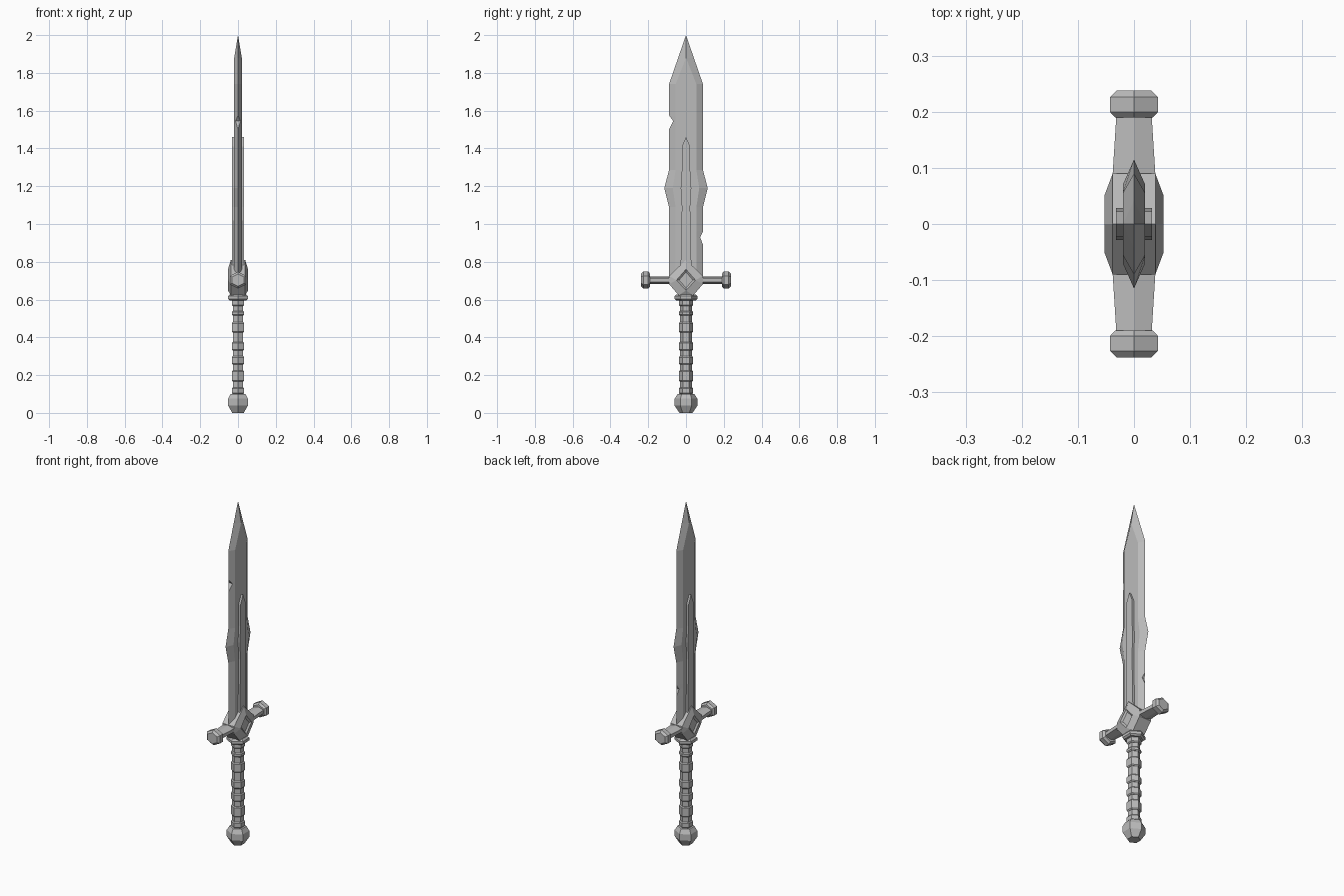
import bpy, bmesh, math
from mathutils import Vector

cube = bpy.data.objects.get("Cube")
if cube:
    bpy.data.objects.remove(cube)

steel = bpy.data.materials.new("grey_steel")
steel.use_nodes = True
COLOUR = (0.5, 0.5, 0.5, 1)
steel.diffuse_color = COLOUR
steel.node_tree.nodes["Principled BSDF"].inputs["Base Color"].default_value = COLOUR


def loft(name, rings):
    """Skin a closed solid through rings of equal point count."""
    bm = bmesh.new()
    loops = [[bm.verts.new(p) for p in ring] for ring in rings]
    n = len(loops[0])
    for a, b in zip(loops, loops[1:]):
        for i in range(n):
            j = (i + 1) % n
            bm.faces.new((a[i], a[j], b[j], b[i]))
    bm.faces.new(loops[0][::-1])
    bm.faces.new(loops[-1])
    bmesh.ops.remove_doubles(bm, verts=bm.verts, dist=0.0002)
    bmesh.ops.recalc_face_normals(bm, faces=bm.faces)
    mesh = bpy.data.meshes.new(name)
    bm.to_mesh(mesh)
    bm.free()
    mesh.materials.append(steel)
    obj = bpy.data.objects.new(name, mesh)
    bpy.context.collection.objects.link(obj)
    return obj


def hex_column(name, profile):
    """Upright six-sided turned part from (radius, height) pairs."""
    angles = [math.radians(30 + 60 * i) for i in range(6)]
    return loft(name, [[(r * math.cos(a), r * math.sin(a), z) for a in angles]
                       for r, z in profile])


# Blade: height, back edge, front edge, bevel start, notch half widths
T = 0.02
stations = [
    (0.70, -0.09, 0.09, 0.055, 0, 0),
    (0.89, -0.09, 0.09, 0.055, 0, 0),
    (0.93, -0.09, 0.075, 0.055, 0, 0.008),
    (0.96, -0.09, 0.09, 0.055, 0, 0),
    (1.09, -0.09, 0.09, 0.055, 0, 0),
    (1.19, -0.115, 0.115, 0.07, 0, 0),
    (1.285, -0.09, 0.09, 0.055, 0, 0),
    (1.50, -0.09, 0.09, 0.055, 0, 0),
    (1.545, -0.067, 0.09, 0.055, 0.013, 0),
    (1.575, -0.09, 0.09, 0.055, 0, 0),
    (1.74, -0.09, 0.09, 0.055, 0, 0),
    (1.88, -0.0415, 0.0415, 0, 0, 0),
]
rings = [[(wl, yl, z), (T, -b, z), (T, b, z), (wr, yr, z),
          (-wr, yr, z), (-T, b, z), (-T, -b, z), (-wl, yl, z)]
         for z, yl, yr, b, wl, wr in stations]
rings.append([(0, 0, 2)] * 8)
loft("blade", rings)

# Raised rib running up both faces of the blade
rib = [(0.70, 0.033), (0.80, 0.028), (1.09, 0.022), (1.19, 0.028),
       (1.285, 0.022), (1.41, 0.022), (1.46, 0)]
R = 0.032
loft("blade_rib", [[(R, -w, z), (R, w, z), (-R, w, z), (-R, -w, z)] for w, z in
                   [(w, z) for z, w in rib]])

# Guard block: layered outlines with a sunken diamond on each face
MID = 0.703
outline = [(0, 0.81), (0.09, 0.725), (0.09, 0.682), (0.038, 0.622),
           (-0.038, 0.622), (-0.09, 0.682), (-0.09, 0.725), (0, 0.81)]


def diamond(x, s):
    """Diamond with its side and bottom corners doubled to match the outline."""
    top, right, low, left = (x, 0, MID + s * 1.15), (x, s, MID), (x, 0, MID - s * 1.1), (x, -s, MID)
    return [top, right, right, low, low, left, left, top]


half = [diamond(0.045, 0.037), diamond(0.053, 0.05),
        [(0.038, y, z) for y, z in outline]]
other = [[(-x, y, z) for x, y, z in ring] for ring in reversed(half)]
loft("guard_block", half + other)

# Guard arms and their six-sided caps
for side, label in ((1, "back"), (-1, "front")):
    def along_y(profile):
        return [[(sx * w, side * y, MID + sz * h) for sx, sz in
                 ((0, 1), (1, 0.5), (1, -0.5), (0, -1), (-1, -0.5), (-1, 0.5))]
                for y, w, h in profile]
    loft(label + "_guard_arm", along_y([(0.05, 0.038, 0.02), (0.09, 0.038, 0.02),
                                        (0.20, 0.031, 0.02)]))
    loft(label + "_guard_cap", along_y([(0.19, 0.034, 0.034), (0.20, 0.043, 0.045),
                                        (0.226, 0.043, 0.045), (0.238, 0.031, 0.033)]))

# Collar, grip core, wraps and pommel
hex_column("collar", [(0.05, 0.595), (0.06, 0.603), (0.06, 0.618), (0.05, 0.628)])
hex_column("grip_core", [(0.031, 0.08), (0.031, 0.61)])
wraps = [(0.10, 0.135), (0.165, 0.225), (0.255, 0.30), (0.33, 0.375),
         (0.425, 0.48), (0.515, 0.54), (0.565, 0.60)]
for i, (low, high) in enumerate(wraps):
    hex_column(f"grip_wrap_{i + 1}", [(0.033, low), (0.038, low + 0.006),
                                      (0.038, high - 0.006), (0.033, high)])
hex_column("pommel", [(0.035, 0), (0.06, 0.038), (0.06, 0.075), (0.045, 0.10)])
